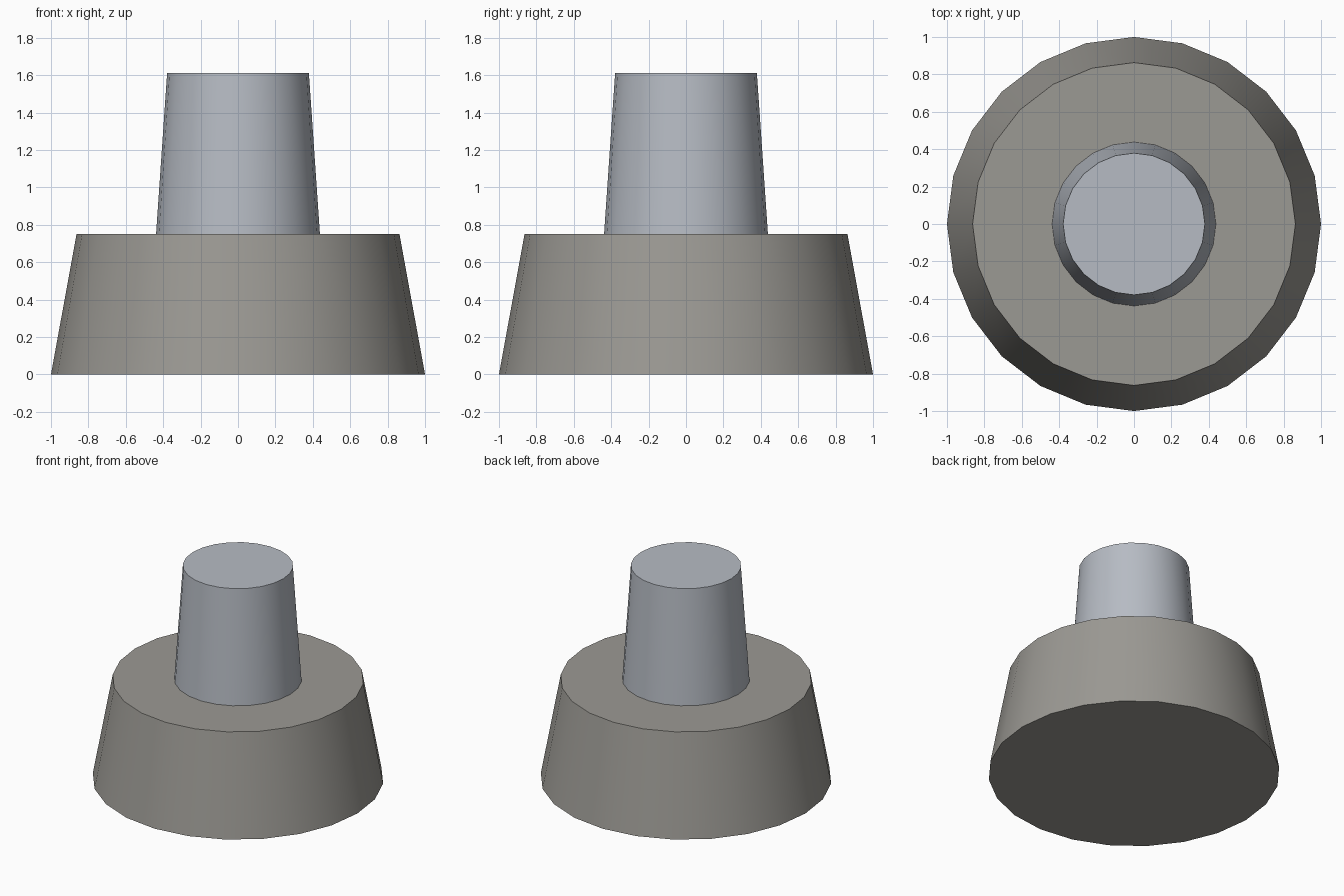
import bpy
import math

cube = bpy.data.objects.get("Cube")
if cube:
    bpy.data.objects.remove(cube, do_unlink=True)


def make_material(name, colour):
    mat = bpy.data.materials.new(name)
    mat.use_nodes = True
    mat.diffuse_color = colour
    mat.node_tree.nodes["Principled BSDF"].inputs["Base Color"].default_value = colour
    return mat


def tapered_cylinder(name, bottom_radius, top_radius, bottom, top, material):
    bpy.ops.mesh.primitive_cone_add(
        vertices=24, radius1=bottom_radius, radius2=top_radius,
        depth=top - bottom, location=(0, 0, (bottom + top) / 2))
    part = bpy.context.object
    part.name = name
    part.data.materials.append(material)
    bpy.ops.object.shade_smooth_by_angle(angle=math.radians(30))
    return part


warm_grey = make_material("warm grey", (0.33, 0.32, 0.295, 1))
cool_grey = make_material("cool grey", (0.47, 0.50, 0.55, 1))

# Wide tapered base
tapered_cylinder("base", 1.0, 0.863, 0.0, 0.752, warm_grey)

# Narrow post standing on the base
tapered_cylinder("post", 0.438, 0.379, 0.752, 1.612, cool_grey)
